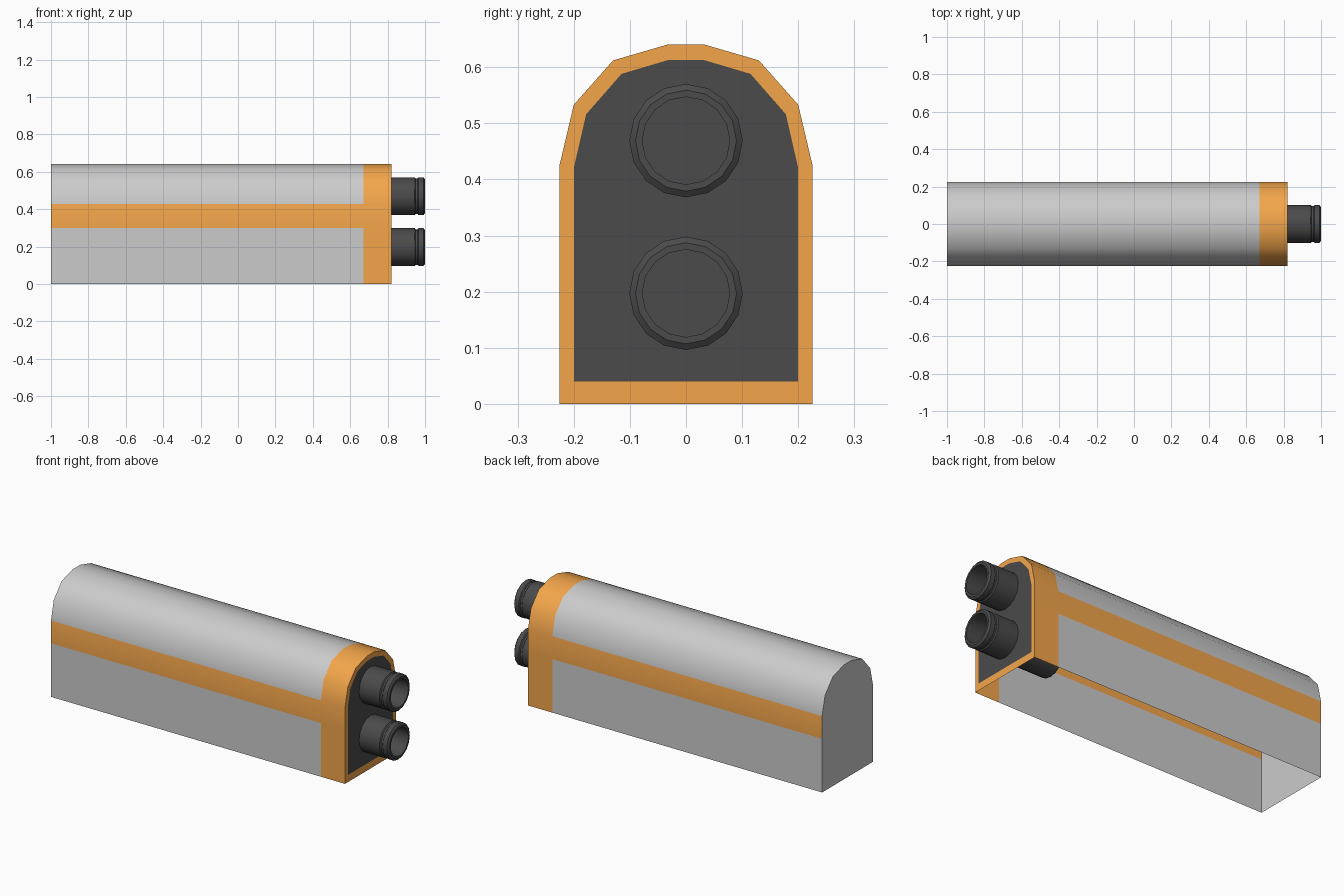
import bpy, bmesh, math

if "Cube" in bpy.data.objects:
    bpy.data.objects.remove(bpy.data.objects["Cube"])


def material(name, rgb):
    m = bpy.data.materials.new(name)
    m.diffuse_color = (*rgb, 1)
    m.use_nodes = True
    m.node_tree.nodes["Principled BSDF"].inputs["Base Color"].default_value = m.diffuse_color
    return m


grey = material("grey_shell", (0.8, 0.8, 0.8))
orange = material("orange_trim", (0.9, 0.38, 0.07))
dark = material("dark_rubber", (0.07, 0.07, 0.07))


def finish(name, bm, mats, angle):
    mesh = bpy.data.meshes.new(name)
    bm.to_mesh(mesh)
    bm.free()
    for m in mats:
        mesh.materials.append(m)
    ob = bpy.data.objects.new(name, mesh)
    bpy.context.collection.objects.link(ob)
    bpy.ops.object.select_all(action='DESELECT')
    ob.select_set(True)
    bpy.context.view_layer.objects.active = ob
    bpy.ops.object.shade_smooth_by_angle(angle=math.radians(angle))
    return ob


def mirrored(half):
    return half + [(-y, z) for y, z in reversed(half)]


# Arched housing: open underneath, single-sheet walls
outer = mirrored([(0.225, 0), (0.225, 0.30), (0.225, 0.427), (0.2, 0.533),
                  (0.13, 0.612), (0.034, 0.64)])
inner = mirrored([(0.2, 0.04), (0.2, 0.30), (0.2, 0.42), (0.178, 0.516),
                  (0.115, 0.588), (0.031, 0.613)])
n = len(outer)
bm = bmesh.new()
rings = [[bm.verts.new((x, y, z)) for y, z in outer] for x in (-1, 0.67, 0.82)]
for s, (a, b) in enumerate(zip(rings, rings[1:])):
    for i in range(n - 1):
        f = bm.faces.new((a[i], a[i + 1], b[i + 1], b[i]))
        # side stripe and front collar are orange
        f.material_index = 1 if s == 1 or i in (1, n - 3) else 0
bm.faces.new(list(reversed(rings[0])))

# Front face: orange rim flush with the dark panel
front = rings[-1]
panel = [bm.verts.new((0.82, y, z)) for y, z in inner]
for i in range(n):
    j = (i + 1) % n
    bm.faces.new((front[i], front[j], panel[j], panel[i])).material_index = 1
bm.faces.new(panel).material_index = 2
finish("housing", bm, [grey, orange, dark], 40)

# Hose connectors: grooved tubes that run on inside the housing
profile = [(0.53, 0), (0.53, 0.101), (0.945, 0.101), (0.95, 0.095),
           (0.96, 0.095), (0.965, 0.101), (0.992, 0.101), (1.0, 0.09),
           (1.0, 0.078), (0.84, 0.078), (0.84, 0)]
SIDES = 16
for name, zc in (("lower_connector", 0.197), ("upper_connector", 0.469)):
    bm = bmesh.new()
    verts = [bm.verts.new((x, 0, r)) for x, r in profile]
    edges = [bm.edges.new(p) for p in zip(verts, verts[1:])]
    bmesh.ops.spin(bm, geom=verts + edges, cent=(0, 0, 0), axis=(1, 0, 0),
                   angle=math.tau, steps=SIDES, use_duplicate=False)
    bmesh.ops.remove_doubles(bm, verts=bm.verts, dist=1e-4)
    bmesh.ops.recalc_face_normals(bm, faces=bm.faces)
    finish(name, bm, [dark], 30).location.z = zc
